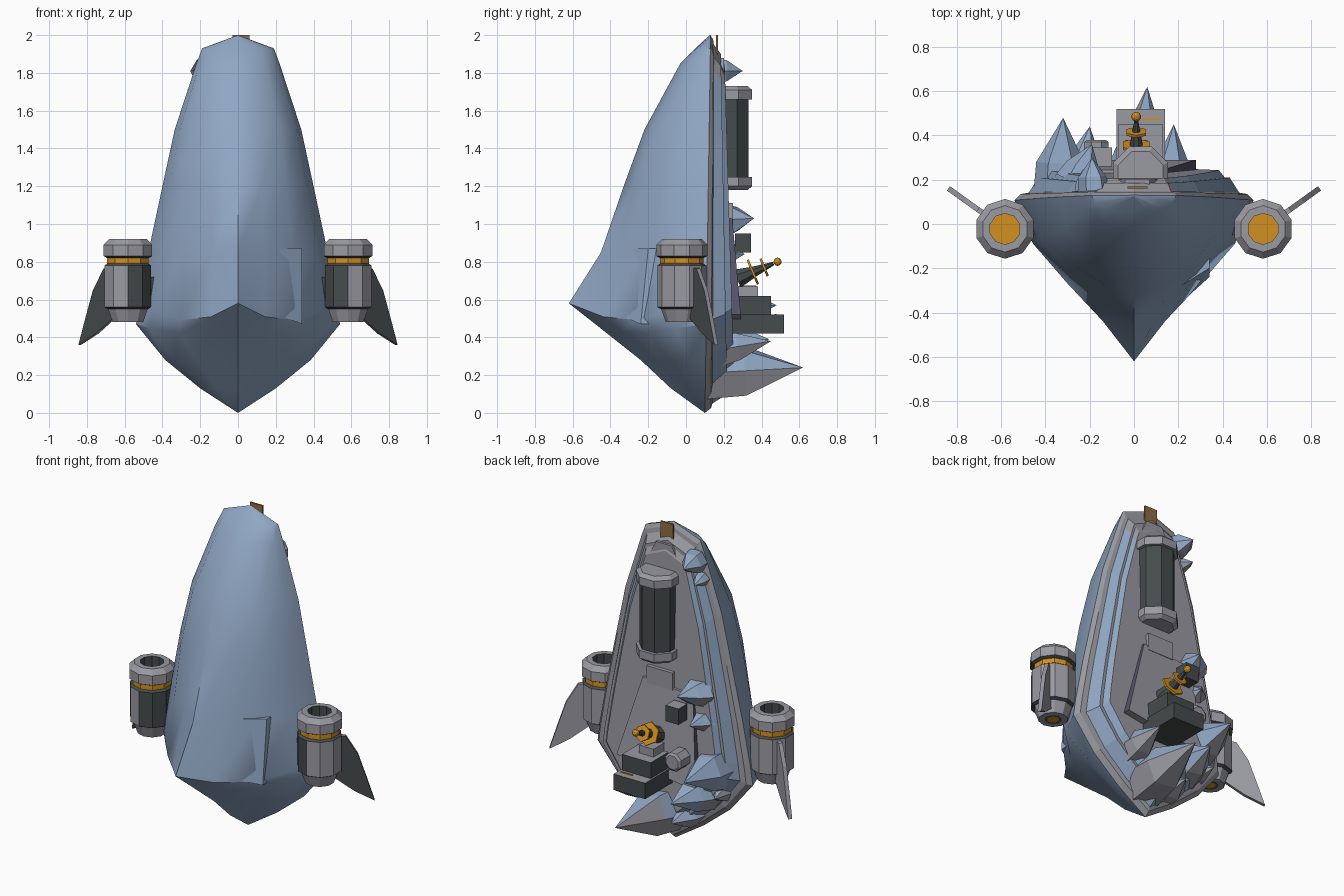
import bpy, bmesh, math, random
from mathutils import Vector, Matrix

random.seed(4)
if "Cube" in bpy.data.objects:
    bpy.data.objects.remove(bpy.data.objects["Cube"])


def material(name, r, g, b):
    m = bpy.data.materials.new(name)
    m.use_nodes = True
    m.diffuse_color = (r, g, b, 1)
    m.node_tree.nodes["Principled BSDF"].inputs["Base Color"].default_value = (r, g, b, 1)
    return m


BLUE, GREY, DARK, GOLD, BRONZE, PURPLE = range(6)
MATS = [material("pale blue", .28, .385, .55), material("stone grey", .32, .32, .36),
        material("dark grey", .06, .07, .07), material("gold", .65, .28, .015),
        material("bronze", .28, .15, .055), material("dull purple", .09, .085, .14)]


def finish(name, bm, smooth=None):
    bmesh.ops.remove_doubles(bm, verts=bm.verts, dist=.0005)
    bmesh.ops.recalc_face_normals(bm, faces=bm.faces)
    mesh = bpy.data.meshes.new(name)
    bm.to_mesh(mesh)
    bm.free()
    ob = bpy.data.objects.new(name, mesh)
    bpy.context.collection.objects.link(ob)
    for m in MATS:
        mesh.materials.append(m)
    if smooth:
        bpy.ops.object.select_all(action='DESELECT')
        ob.select_set(True)
        bpy.context.view_layer.objects.active = ob
        bpy.ops.object.shade_smooth_by_angle(angle=math.radians(smooth))
    return ob


def skin(bm, rows, mats, closed=False):
    """Bridge rows of points; mats gives one colour for each gap between rows."""
    rows = [[bm.verts.new(p) for p in row] for row in rows]
    for a, b, mat in zip(rows, rows[1:], mats):
        n = len(a)
        for i in range(n if closed else n - 1):
            j = (i + 1) % n
            bm.faces.new((a[i], a[j], b[j], b[i])).material_index = mat


def lathe(name, profile, mats, sides, start, direction=(0, 0, 1)):
    """Turn (height, radius) points about an axis."""
    bm = bmesh.new()
    turn = Vector(direction).to_track_quat('Z', 'Y').to_matrix()
    rows = []
    for h, r in profile:
        angles = [math.tau * (i + .5) / sides for i in range(sides)]
        rows.append([Vector(start) + turn @ Vector((r * math.cos(a), r * math.sin(a), h)) for a in angles])
    skin(bm, rows, mats, True)
    return finish(name, bm)


def box(name, lo, hi, mat, roof=None):
    """Box with an optional second colour on its top face."""
    bm = bmesh.new()
    lo, hi = Vector(lo), Vector(hi)
    size = Matrix.Diagonal((*(hi - lo), 1))
    bmesh.ops.create_cube(bm, size=1, matrix=Matrix.Translation((lo + hi) / 2) @ size)
    bm.normal_update()
    for f in bm.faces:
        f.material_index = roof if roof is not None and f.normal.z > .5 else mat
    return finish(name, bm)


def plate(name, outline, offset, rule):
    """Extrude a flat outline by an offset; rule picks each face's colour."""
    bm = bmesh.new()
    face = bm.faces.new([bm.verts.new(p) for p in outline])
    out = bmesh.ops.extrude_face_region(bm, geom=[face])
    bmesh.ops.translate(bm, verts=[v for v in out["geom"] if isinstance(v, bmesh.types.BMVert)], vec=offset)
    bmesh.ops.recalc_face_normals(bm, faces=bm.faces)
    for f in bm.faces:
        f.material_index = rule(f)
    return finish(name, bm)


# Hull: height, half width, keel depth and ridge sag of each section
SECTIONS = [(0, 0, .1, 0), (.13, .2, -.08, 0), (.28, .385, -.24, 0), (.47, .54, -.48, .05),
            (.58, .525, -.62, .09), (.85, .475, -.45, 0), (1.2, .4, -.33, 0), (1.5, .335, -.22, 0),
            (1.85, .22, -.03, 0), (1.93, .19, .05, 0), (2, 0, .125, 0)]
SHARP = [(1, 0), (.87, .27), (.57, .52), (.27, .75), (0, 1)]
ROUND = [(1, 0), (.92, .4), (.66, .76), (.32, .93), (0, 1)]


def rim(z):
    return .1 + .015 * z


rows = []
for z, w, keel, sag in SECTIONS:
    t = min(1, max(0, (z - .58) / .8))
    half = []
    for (xa, ya), (xb, yb) in zip(SHARP, ROUND):
        x, f = xa + (xb - xa) * t, ya + (yb - ya) * t
        half.append((x * w, rim(z) + f * (keel - rim(z)), z - sag * 4 * x * (1 - x)))
    rows.append([(-x, y, zz) for x, y, zz in half] + half[-2::-1])
bm = bmesh.new()
skin(bm, rows, [BLUE] * len(rows))
finish("hull", bm, 38)
plate("hull_patch", [(.18, -.3, .87), (.34, -.2, .87), (.34, -.24, .47), (.18, -.385, .53)],
      (0, .08, 0), lambda f: BLUE)

# Stepped deck: width scale, height scale and share of the rise for each ring
STEPS = [(1, 1, 0), (.95, .975, .2), (.88, .95, .25), (.8, .9, .75), (.76, .88, .75), (.71, .84, 1)]


def deck_point(x, z, share):
    return (x, rim(z) + share * (.16 - .045 * z), z)


rings = []
for sx, sz, share in STEPS:
    left = [deck_point(w * sx, 1 + (z - 1) * sz, share) for z, w, k, s in SECTIONS]
    rings.append(left + [(-x, y, z) for x, y, z in left[-2:0:-1]])
bm = bmesh.new()
skin(bm, rings, [GREY, GREY, BLUE, GREY, BLUE], True)
inner = rings[-1][:len(SECTIONS)]
skin(bm, [[(-x, y, z), (x, y, z)] for x, y, z in inner], [GREY] * len(inner))
for f in bm.faces:
    if f.calc_center_median().z > 1.74:
        f.material_index = GREY
finish("stepped_deck", bm)

# Deck fittings
box("top_tab", (-.03, .16, 1.89), (.06, .17, 2), BRONZE)
plate("top_wedge", [(-.12, .16, 1.72), (.15, .16, 1.72), (.07, .16, 1.88), (-.04, .16, 1.88)],
      (0, .04, 0), lambda f: GREY)
lathe("canister", [(0, 0), (0, .11), (.02, .135), (.07, .135), (.07, .115), (.48, .115),
                   (.48, .135), (.53, .135), (.55, .11), (.55, 0)],
      [GREY] * 4 + [DARK] + [GREY] * 4, 8, (.03, .225, 1.18))
plate("platform", [(.13, .175, 1.03), (-.22, .175, 1), (-.27, .22, .43), (.28, .22, .52)],
      (0, .07, 0), lambda f: PURPLE if abs(f.normal.x) > .7 else GREY)
box("upper_block", (-.08, .2, 1), (.1, .25, 1.11), GREY)
box("small_console", (-.19, .26, .85), (-.1, .345, .95), DARK, GREY)
lathe("round_tank", [(0, 0), (0, .06), (.09, .06), (.1, .045), (.1, 0)], [GREY] * 4, 8,
      (-.17, .28, .62), (0, 1, 0))

# Building with pale roofs
box("building_base", (-.08, .24, .42), (.14, .52, .52), DARK, GREY)
box("building_tower", (-.07, .24, .45), (.13, .45, .62), DARK, GREY)
box("building_cap", (-.04, .24, .6), (.06, .38, .67), GREY)
box("building_stripe", (.04, .47, .515), (.12, .48, .524), GOLD)

# Antenna
base, aim = Vector((.01, .27, .71)), Vector((0, .215, .09)).normalized()
lathe("antenna_mast", [(0, 0), (0, .055), (.1, .03), (.21, .01), (.21, 0)], [DARK] * 4, 8, base, aim)
for i, (h, r) in enumerate([(.085, .07), (.15, .05)]):
    lathe(f"antenna_ring_{i}", [(h, 0), (h, r), (h + .012, r), (h + .012, 0)], [GOLD] * 3, 6, base, aim)
bm = bmesh.new()
bmesh.ops.create_icosphere(bm, subdivisions=2, radius=.022, matrix=Matrix.Translation(base + aim * .233))
for f in bm.faces:
    f.material_index = GOLD
finish("antenna_ball", bm)


# Crystal rocks: tip, base centre, base radius and whether mostly grey
def crystal(name, tip, foot, radius, stony):
    tip, foot = Vector(tip), Vector(foot)
    turn = (tip - foot).to_track_quat('Z', 'Y').to_matrix()
    rows = []
    for share, scale in [(0, 1), (.42, .8), (1, 0)]:
        row = []
        for i in range(6):
            r = radius * scale * random.uniform(.85, 1.1)
            a = math.tau * i / 6
            row.append(foot.lerp(tip, share) + turn @ Vector((r * math.cos(a), r * math.sin(a), 0)))
        rows.append(row)
    bm = bmesh.new()
    skin(bm, rows, [BLUE, BLUE], True)
    bmesh.ops.recalc_face_normals(bm, faces=bm.faces)
    for f in bm.faces:
        if f.normal.z < (.45 if stony else -.5):
            f.material_index = GREY
    finish(name, bm)


for i, rock in enumerate([
        ((-.19, .3, 1.81), (-.18, .15, 1.81), .08, False),
        ((-.23, .25, 1.7), (-.22, .15, 1.71), .045, False),
        ((-.19, .36, 1.03), (-.25, .19, 1.02), .1, False),
        ((-.24, .31, .84), (-.28, .19, .85), .075, False),
        ((-.32, .48, .57), (-.33, .13, .56), .14, False),
        ((-.2, .44, .39), (-.25, .14, .37), .13, False),
        ((-.38, .26, .4), (-.35, .1, .4), .07, True),
        ((.06, .62, .24), (.02, .1, .21), .175, True),
        ((.18, .45, .38), (.16, .15, .33), .1, True),
        ((-.12, .32, .2), (-.13, .1, .21), .1, True)]):
    crystal(f"crystal_rock_{i}", *rock)

# Engines and fins, one for each side
ENGINE = [(0, 0), (0, .035), (0, .05), (0, .085), (.07, .11), (.08, .13), (.3, .13), (.31, .115),
          (.34, .115), (.35, .135), (.41, .135), (.44, .105), (.44, .07), (.33, .07), (.33, 0)]
FIN = [(.1, .77), (.15, .765), (.22, .65), (.27, .5), (.315, .36), (.2, .42), (.09, .5)]
for side, s in [("left", 1), ("right", -1)]:
    engine = lathe(f"{side}_engine", ENGINE,
                   [GOLD, DARK, GREY, GREY, DARK, GREY, DARK, GOLD, DARK, GREY, GREY, GREY, DARK, GOLD],
                   10, (s * .583, -.022, .48))
    for f in engine.data.polygons:
        # Dark panels on the front of the side next to the hull
        if .6 < f.center.z < .75 and s * f.center.x < .56 and f.center.y < .01:
            f.material_index = DARK
    out = Vector((s * .81, .58, 0))
    normal = Vector((-s * .58, .81, 0)) * .024
    plate(f"{side}_fin", [Vector((s * .583, -.022, z)) + out * t - normal / 2 for t, z in FIN],
          normal, lambda f: DARK if f.normal.y < -.7 else GREY)
    box(f"{side}_engine_strut", (min(s * .4, s * .5), -.05, .6), (max(s * .4, s * .5), .03, .72), DARK)
